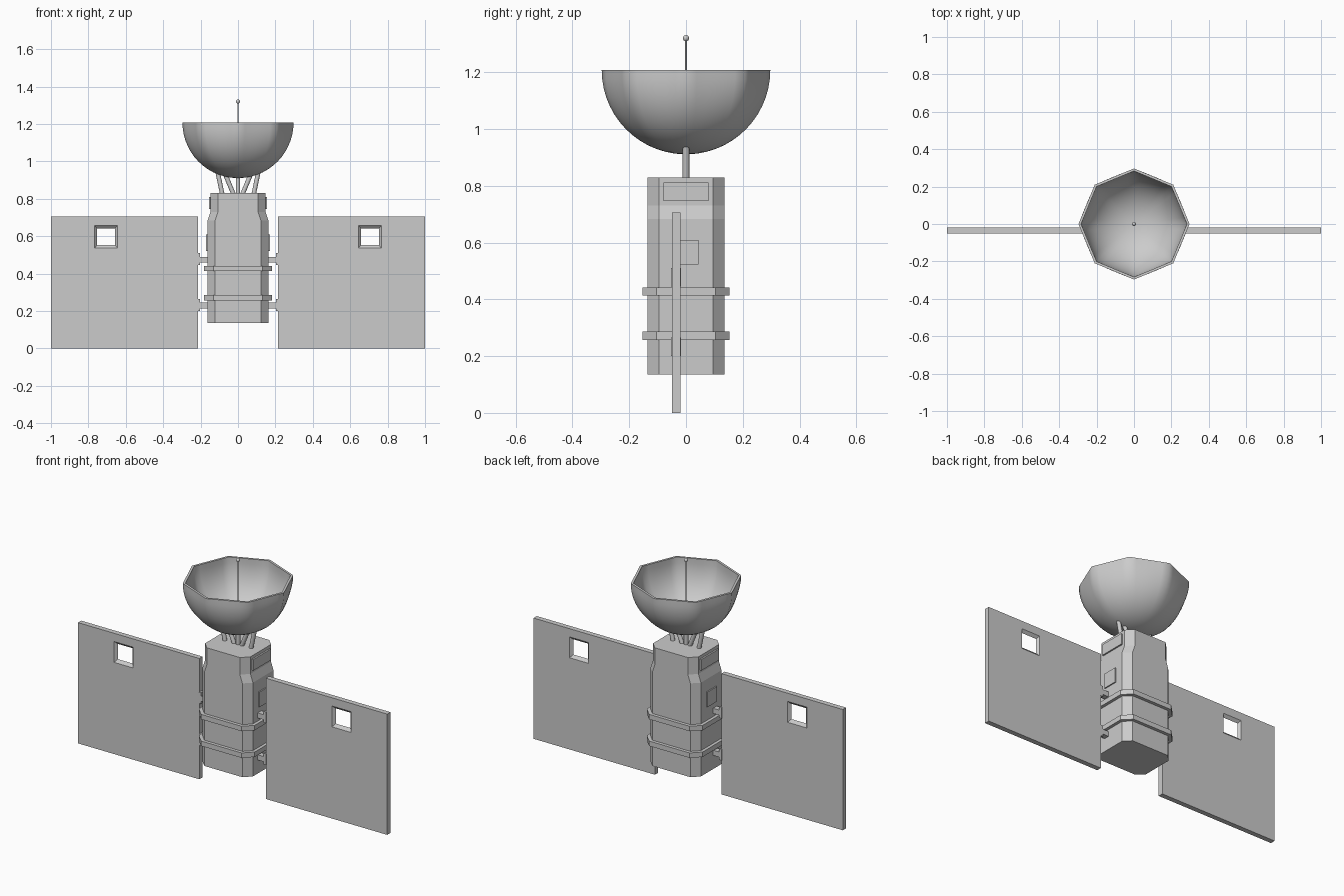
import bpy, bmesh, math
from mathutils import Vector

if "Cube" in bpy.data.objects:
    bpy.data.objects.remove(bpy.data.objects["Cube"])


def make(name, verts, faces, smooth=None):
    me = bpy.data.meshes.new(name)
    me.from_pydata(verts, [], faces)
    bm = bmesh.new()
    bm.from_mesh(me)
    bmesh.ops.recalc_face_normals(bm, faces=bm.faces)
    bm.to_mesh(me)
    bm.free()
    ob = bpy.data.objects.new(name, me)
    bpy.context.collection.objects.link(ob)
    if smooth:
        bpy.ops.object.select_all(action='DESELECT')
        ob.select_set(True)
        bpy.context.view_layer.objects.active = ob
        bpy.ops.object.shade_smooth_by_angle(angle=math.radians(smooth))
    return ob


def loft(name, rings, closed=False, smooth=None):
    """Skin equal-length rings; cap the ends, or join last to first."""
    n, m = len(rings[0]), len(rings)
    faces = []
    for i in range(m if closed else m - 1):
        a, b = i * n, (i + 1) % m * n
        faces += [(a + j, a + (j + 1) % n, b + (j + 1) % n, b + j) for j in range(n)]
    if not closed:
        faces += [tuple(range(n)), tuple(range((m - 1) * n, m * n))]
    return make(name, [v for r in rings for v in r], faces, smooth)


def box(name, x, y, z):
    ring = lambda h: [(x[0], y[0], h), (x[1], y[0], h), (x[1], y[1], h), (x[0], y[1], h)]
    return loft(name, [ring(z[0]), ring(z[1])])


def octa(hx, hy, c, z):
    """Rectangle with chamfered corners."""
    return [(hx, -hy + c, z), (hx, hy - c, z), (hx - c, hy, z), (-hx + c, hy, z),
            (-hx, hy - c, z), (-hx, -hy + c, z), (-hx + c, -hy, z), (hx - c, -hy, z)]


def rod(name, p, q, r, n=12):
    p, q = Vector(p), Vector(q)
    d = (q - p).normalized()
    u = Vector((0, 1, 0)) if abs(d.y) < 0.9 else Vector((1, 0, 0))
    v = d.cross(u).normalized()
    ring = lambda c: [c + r * (math.cos(k * math.tau / n) * u + math.sin(k * math.tau / n) * v)
                      for k in range(n)]
    return loft(name, [ring(p), ring(q)], smooth=40)


# Body with narrowed top, and two straps around it
loft("body", [octa(0.163, 0.135, 0.04, 0.135), octa(0.163, 0.135, 0.04, 0.683),
              octa(0.147, 0.135, 0.04, 0.73), octa(0.147, 0.135, 0.04, 0.83)])
for i, z in enumerate((0.257, 0.413)):
    loft(f"strap_{i}", [octa(0.181, 0.154, 0.05, z), octa(0.181, 0.154, 0.05, z + 0.029)])


# Solar wing: slab with a window whose edges slope in from both faces
def rect(x0, x1, z0, z1, y):
    return [(x0, y, z0), (x1, y, z0), (x1, y, z1), (x0, y, z1)]


YF, YB = -0.05, -0.02
for s, side in ((-1, "left"), (1, "right")):
    X = lambda a, b: sorted((s * a, s * b))
    outer = X(0.215, 1.0)
    big, small = X(0.643, 0.767), X(0.657, 0.753)
    loft(f"wing_{side}", [rect(*outer, 0, 0.706, YF), rect(*big, 0.536, 0.658, YF),
                          rect(*small, 0.553, 0.642, (YF + YB) / 2),
                          rect(*big, 0.536, 0.658, YB), rect(*outer, 0, 0.706, YB)],
         closed=True)
    # Wing hinges
    for i, z in enumerate((0.205, 0.45)):
        box(f"hinge_arm_{side}_{i}", X(0.15, 0.208), (-0.052, -0.018), (z + 0.01, z + 0.04))
        box(f"hinge_plate_{side}_{i}", X(0.203, 0.219), (-0.053, -0.017), (z - 0.005, z + 0.06))
    # Side plates on the body
    box(f"upper_plate_{side}", X(0.14, 0.156), (-0.08, 0.08), (0.746, 0.811))
    box(f"small_plate_{side}", X(0.155, 0.17), (-0.044, 0.044), (0.522, 0.61))

# Dish: octagonal at the rim, blending to round at the bottom
R, T, ZC, N, M = 0.297, 0.014, 1.208, 48, 14


def dish_ring(r, t):
    ang, w = t * math.pi / 2, 1 - math.sin(t * math.pi / 2)
    ring = []
    for k in range(N):
        a = k * math.tau / N
        o = math.cos(math.pi / 8) / math.cos(a % (math.pi / 4) - math.pi / 8)
        rr = r * math.cos(ang) * (1 - w + w * o)
        ring.append((rr * math.cos(a), rr * math.sin(a), ZC - r * math.sin(ang)))
    return ring


steps = [0.985 * i / M for i in range(M + 1)]
loft("dish", [dish_ring(R, t) for t in reversed(steps)] + [dish_ring(R - T, t) for t in steps],
     smooth=50)

# Fan of struts carrying the dish
for i, (xb, xt) in enumerate(((-0.083, -0.108), (-0.022, -0.066), (0, 0), (0.022, 0.066), (0.083, 0.108))):
    zt = ZC - math.sqrt((R - T / 2) ** 2 - xt ** 2)
    rod(f"strut_{i}", (xb, 0, 0.82), (xt, 0, zt), 0.012)

# Antenna with ball tip
rod("antenna", (0, 0, 0.915), (0, 0, 1.32), 0.004, 8)
bpy.ops.mesh.primitive_uv_sphere_add(segments=12, ring_count=8, radius=0.011, location=(0, 0, 1.32))
bpy.context.object.name = "antenna_tip"
bpy.ops.object.shade_smooth_by_angle(angle=math.radians(50))
